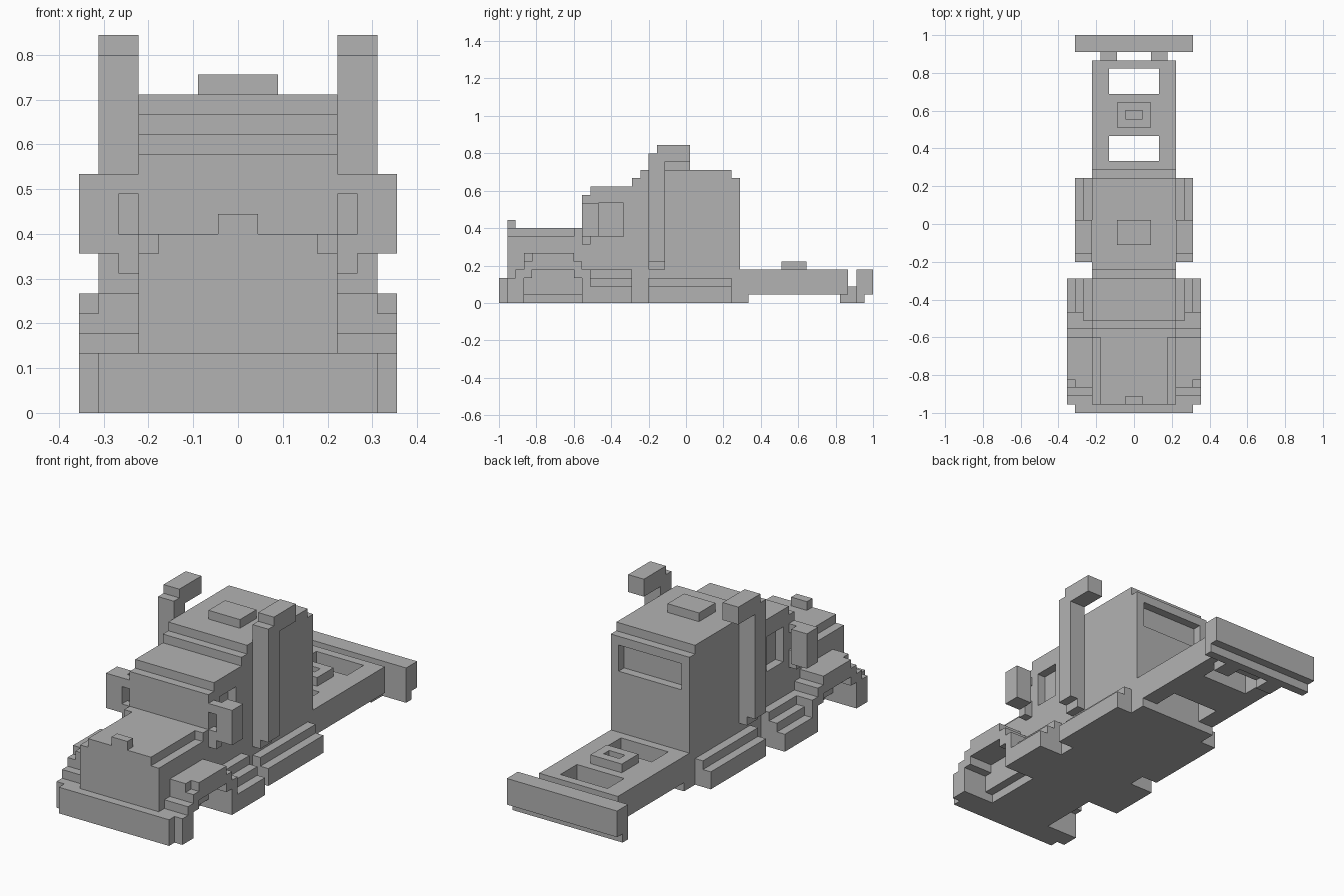
import bpy, bmesh
from mathutils import Vector

cube = bpy.data.objects.get("Cube")
if cube:
    bpy.data.objects.remove(cube, do_unlink=True)

U = 2 / 45          # one block
LENGTH = 45         # blocks from front to back

grey = bpy.data.materials.new("plain grey")
grey.use_nodes = True
colour = (0.45, 0.45, 0.45, 1)
grey.diffuse_color = colour
grey.node_tree.nodes["Principled BSDF"].inputs["Base Color"].default_value = colour


def extrude(name, x0, x1, outline):
    """Side outline of (blocks from front, blocks up), extruded across x."""
    bm = bmesh.new()
    face = bm.faces.new([bm.verts.new((x0 * U, (j - LENGTH / 2) * U, k * U)) for j, k in outline])
    new = bmesh.ops.extrude_face_region(bm, geom=[face])
    verts = [v for v in new["geom"] if isinstance(v, bmesh.types.BMVert)]
    bmesh.ops.translate(bm, verts=verts, vec=Vector(((x1 - x0) * U, 0, 0)))
    bmesh.ops.recalc_face_normals(bm, faces=bm.faces)
    mesh = bpy.data.meshes.new(name)
    bm.to_mesh(mesh)
    bm.free()
    mesh.materials.append(grey)
    ob = bpy.data.objects.new(name, mesh)
    bpy.context.collection.objects.link(ob)
    return ob


def box(name, x0, x1, j0, j1, k0, k1):
    return extrude(name, x0, x1, [(j0, k0), (j1, k0), (j1, k1), (j0, k1)])


def pair(name, x0, x1, *rest):
    """The same part on both sides: a box from four numbers or an outline."""
    make = extrude if len(rest) == 1 else box
    make("left_" + name, x0, x1, *rest)
    make("right_" + name, -x1, -x0, *rest)


def cut(target, *bounds):
    cutter = box("cutter", *bounds)
    cutter.hide_render = True
    mod = target.modifiers.new("cut", "BOOLEAN")
    mod.operation = "DIFFERENCE"
    mod.solver = "EXACT"
    mod.object = cutter
    bpy.context.view_layer.objects.active = target
    bpy.ops.object.modifier_apply(modifier=mod.name)
    bpy.data.objects.remove(cutter, do_unlink=True)


# Cab with stepped roof, recessed side windows and rear window
cab = extrude("cab", -5, 5, [
    (10, 0), (30, 0), (30, 1), (29, 1), (29, 15), (28, 15), (28, 16), (17, 16),
    (17, 15), (16, 15), (16, 14), (11, 14), (11, 13), (10, 13)])
cut(cab, 4, 6, 12, 15, 8, 12)
cut(cab, -6, -4, 12, 15, 8, 12)
cut(cab, -4, 4, 28, 30, 11, 14)
box("roof_vent", -2, 2, 20, 23, 16, 17)

# Hood, raised over the front axle
extrude("hood", -5, 5, [(1, 0), (3, 0), (3, 1), (10, 1), (10, 8), (1, 8)])
box("hood_top", -4, 4, 1, 10, 8, 9)
pair("hood_rear_corner", 4, 5, 9, 10, 8, 9)
box("axle_plate", -4, 4, 3, 10, 0, 1)
box("hood_ornament", -1, 1, 1, 2, 9, 10)
box("front_bumper", -7, 7, 0, 1, 0, 3)

# Front fenders with a stepped wheel arch
ARCH = [(11, 0), (10, 0), (10, 3), (9, 3), (9, 4), (4, 4), (4, 3), (3, 3), (3, 0)]
REAR = [(9, 6), (9, 5), (10, 5), (10, 4), (11, 4)]
NOSE = [(1, 0), (1, 3), (2, 3), (2, 4), (3, 4)]
pair("inner_fender", 5, 7, NOSE + [(3, 6)] + REAR + ARCH)
pair("outer_fender", 7, 8, NOSE + [(3, 5), (4, 5), (4, 6)] + REAR + ARCH)

# Cab steps and side tanks
for i, height in enumerate((4, 3, 2)):
    pair("cab_step_" + str(i + 1), 5 + i, 6 + i, 11, 16, 0, height)
pair("inner_tank", 5, 6, 18, 28, 0, 3)
pair("outer_tank", 6, 7, 18, 28, 0, 2)

# Mirrors on split brackets
pair("mirror", 6, 8, 10, 12, 8, 12)
pair("lower_mirror_bracket", 5, 6, 10, 11, 7, 9)
pair("upper_mirror_bracket", 5, 6, 10, 11, 11, 12)

# Exhaust stacks with heads bent backwards
STACK = [(20, 17), (23, 17), (23, 19), (19, 19), (19, 18), (18, 18)]
pair("inner_stack", 5, 6, [(18, 4), (20, 4)] + STACK)
pair("outer_stack", 6, 7, [(18, 5), (20, 5)] + STACK)

# Rear frame with two openings and the coupling plate
frame = box("rear_frame", -5, 5, 29, 42, 1, 4)
cut(frame, -3, 3, 30, 33, 0, 5)
cut(frame, -3, 3, 38, 41, 0, 5)
coupling = box("coupling_plate", -2, 2, 34, 37, 4, 5)
cut(coupling, -1, 1, 35, 36, 3, 6)

# Rear bumper and its supports
box("rear_bumper", -7, 7, 43, 45, 1, 4)
box("rear_bumper_plate", -7, 7, 43, 44, 0, 1)
pair("bumper_support", 2, 4, [(41, 0), (43, 0), (43, 2), (42, 2), (42, 1), (41, 1)])
